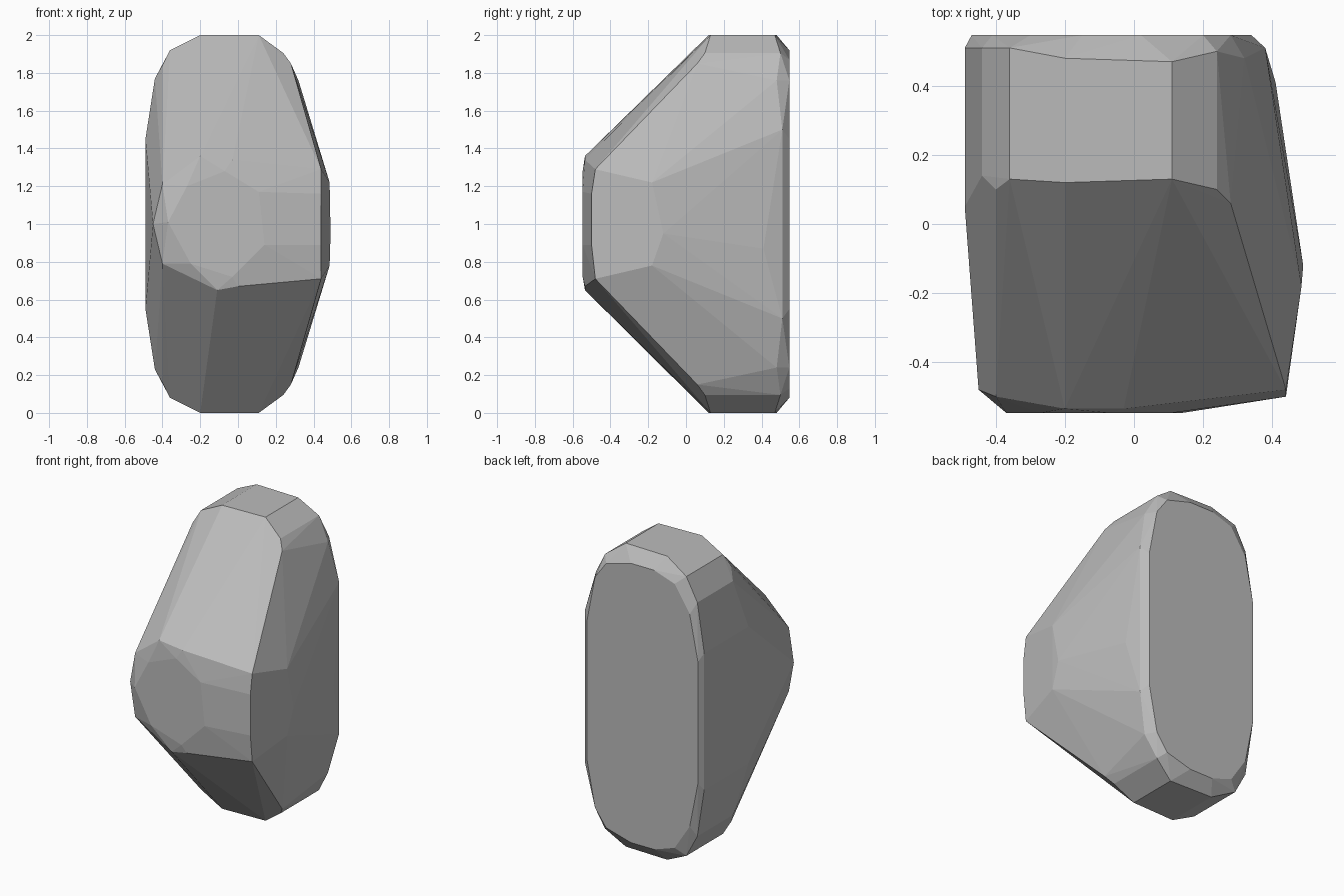
import bpy
import bmesh
from mathutils import Vector

MIDDLE = 1.0  # height of the plane that the boulder is mirrored about

default_cube = bpy.data.objects.get("Cube")
if default_cube:
    bpy.data.objects.remove(default_cube, do_unlink=True)


def make_material(name, colour):
    material = bpy.data.materials.new(name)
    material.use_nodes = True
    material.diffuse_color = colour
    shader = material.node_tree.nodes["Principled BSDF"]
    shader.inputs["Base Color"].default_value = colour
    return material


def mirrored(corners):
    """Corners given as x, y and distance from the middle, above and below."""
    result = []
    for x, y, offset in corners:
        result.append(Vector((x, y, MIDDLE + offset)))
        result.append(Vector((x, y, MIDDLE - offset)))
    return result


def at_depth(y, outline):
    """Corners of an upright outline of x and z at one depth."""
    return [Vector((x, y, z)) for x, z in outline]


def make_hull(name, points, material):
    """Wrap the corners in a tight faceted skin with merged flat faces."""
    bm = bmesh.new()
    for point in points:
        bm.verts.new(point)
    hull = bmesh.ops.convex_hull(bm, input=bm.verts[:])
    unused = {item for key in ("geom_interior", "geom_unused")
              for item in hull[key] if isinstance(item, bmesh.types.BMVert)}
    bmesh.ops.delete(bm, geom=list(unused), context="VERTS")
    bmesh.ops.dissolve_limit(bm, angle_limit=0.03,
                             verts=bm.verts[:], edges=bm.edges[:])
    bmesh.ops.recalc_face_normals(bm, faces=bm.faces[:])
    mesh = bpy.data.meshes.new(name)
    bm.to_mesh(mesh)
    bm.free()
    mesh.materials.append(material)
    boulder = bpy.data.objects.new(name, mesh)
    bpy.context.collection.objects.link(boulder)
    return boulder


# Flat caps at the top and bottom
caps = mirrored([(-.2, .12, 1), (.11, .13, 1), (.11, .47, 1), (-.2, .48, 1)])

# Stepped shoulders around the caps
shoulders = mirrored([
    (-.36, .13, .92), (-.36, .51, .92), (-.4, .1, .84), (-.44, .14, .77),
    (-.44, .51, .77), (.24, .1, .905), (.24, .5, .905), (.28, .06, .85),
    (.32, .48, .76),
])

# Broad flanks on both sides
flanks = mirrored([
    (-.49, .05, .45), (-.49, .51, .45), (.485, -.18, .22),
    (.38, .51, .5), (.44, -.48, .29),
])
flanks += [Vector((.41, .41, .87)), Vector((.49, -.12, .95)),
           Vector((-.45, -.48, 1))]

# Blunt nose, with its chipped rim behind it
nose = at_depth(-.547, [(-.07, 1.28), (.11, 1.17), (.14, .89), (-.03, .72),
                        (-.25, .79), (-.37, 1.01), (-.27, 1.2)])
rim = at_depth(-.535, [(-.03, 1.34), (-.2, 1.36), (-.11, .65), (0, .67)])
rim += at_depth(-.5, [(.44, 1.16), (.44, .89), (-.4, 1.21), (-.4, .79)])

# Flat back with rounded ends
back = mirrored([(.34, .547, .45), (.28, .547, .76), (.2, .547, .87),
                 (.02, .547, .92), (-.15, .547, .92), (-.3, .547, .87),
                 (-.41, .547, .7), (-.47, .547, .4)])

stone = make_material("grey stone", (.5, .5, .5, 1))
make_hull("boulder", caps + shoulders + flanks + nose + rim + back, stone)
